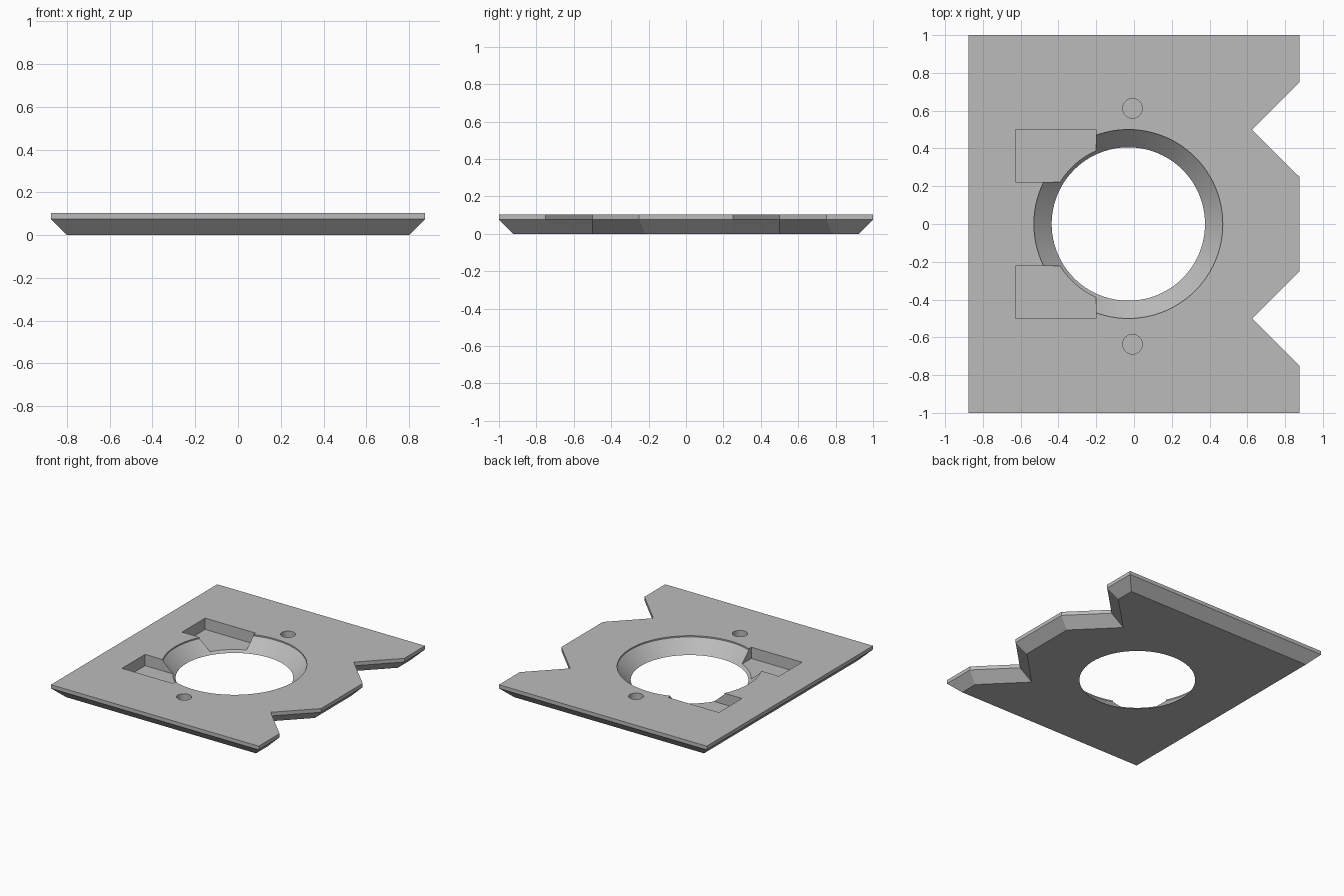
import bpy
import bmesh
import math

cube = bpy.data.objects.get("Cube")
if cube:
    bpy.data.objects.remove(cube, do_unlink=True)

HEIGHT = 0.104      # plate thickness
BEVEL = 0.076       # 45 degree undercut round the edge
FLOOR = 0.018       # floor of the blind pockets
RING_X = -0.03      # centre of the large opening

grey = bpy.data.materials.new("plain_grey")
grey.use_nodes = True
colour = (0.5, 0.5, 0.5, 1)
grey.diffuse_color = colour
grey.node_tree.nodes["Principled BSDF"].inputs["Base Color"].default_value = colour


def make_object(name, bm):
    bmesh.ops.recalc_face_normals(bm, faces=bm.faces)
    mesh = bpy.data.meshes.new(name)
    bm.to_mesh(mesh)
    bm.free()
    mesh.materials.append(grey)
    obj = bpy.data.objects.new(name, mesh)
    bpy.context.collection.objects.link(obj)
    return obj


def loft(name, rings):
    """Closed solid through a stack of matching rings of points."""
    bm = bmesh.new()
    loops = [[bm.verts.new(p) for p in ring] for ring in rings]
    for a, b in zip(loops, loops[1:]):
        n = len(a)
        for i in range(n):
            j = (i + 1) % n
            bm.faces.new((a[i], a[j], b[j], b[i]))
    bm.faces.new(loops[0][::-1])
    bm.faces.new(loops[-1])
    return make_object(name, bm)


def outline(d, z):
    """Notched plate outline, moved inward by d."""
    t = d * math.tan(math.pi / 8)
    half = [(0.875 - d, 0.25 - t), (0.625 - d * math.sqrt(2), 0.5),
            (0.875 - d, 0.75 + t), (0.875 - d, 1 - d), (-0.875 + d, 1 - d)]
    return [(x, y, z) for x, y in half] + [(x, -y, z) for x, y in half[::-1]]


def circle(x, y, r, z, n):
    return [(x + r * math.cos(2 * math.pi * i / n),
             y + r * math.sin(2 * math.pi * i / n), z) for i in range(n)]


def rectangle(x0, x1, y0, y1, z):
    return [(x0, y0, z), (x1, y0, z), (x1, y1, z), (x0, y1, z)]


# Plate with undercut edge
plate = loft("notched_plate", [outline(BEVEL, 0), outline(0, BEVEL), outline(0, HEIGHT)])

# Large opening: short straight lip above a cone
ring_profile = [(0.406, -0.1), (0.406, 0), (0.5, 0.094), (0.5, 0.2)]
cutters = [loft("opening_cutter", [circle(RING_X, 0, r, z, 96) for r, z in ring_profile])]

# Rectangular pockets beside the opening
for side, y0, y1 in (("left", 0.222, 0.5), ("right", -0.5, -0.222)):
    cutters.append(loft("pocket_cutter_" + side,
                        [rectangle(-0.627, -0.2, y0, y1, z) for z in (FLOOR, 0.2)]))

# Small blind holes
for side, y in (("back", 0.612), ("front", -0.637)):
    cutters.append(loft("hole_cutter_" + side,
                        [circle(-0.008, y, 0.052, z, 32) for z in (FLOOR, 0.2)]))

for cutter in cutters:
    cutter.hide_render = True
    cutter.hide_set(True)
    cut = plate.modifiers.new(cutter.name, "BOOLEAN")
    cut.operation = "DIFFERENCE"
    cut.solver = "EXACT"
    cut.object = cutter

# Apply the cuts and remove the cutters
bpy.context.view_layer.update()
evaluated = plate.evaluated_get(bpy.context.evaluated_depsgraph_get())
cut_mesh = bpy.data.meshes.new_from_object(evaluated)
plate.modifiers.clear()
plate.data = cut_mesh
for cutter in cutters:
    bpy.data.objects.remove(cutter, do_unlink=True)

# Smooth the round walls, keep the corners sharp
bpy.ops.object.select_all(action="DESELECT")
plate.select_set(True)
bpy.context.view_layer.objects.active = plate
bpy.ops.object.shade_smooth_by_angle(angle=math.radians(30))
